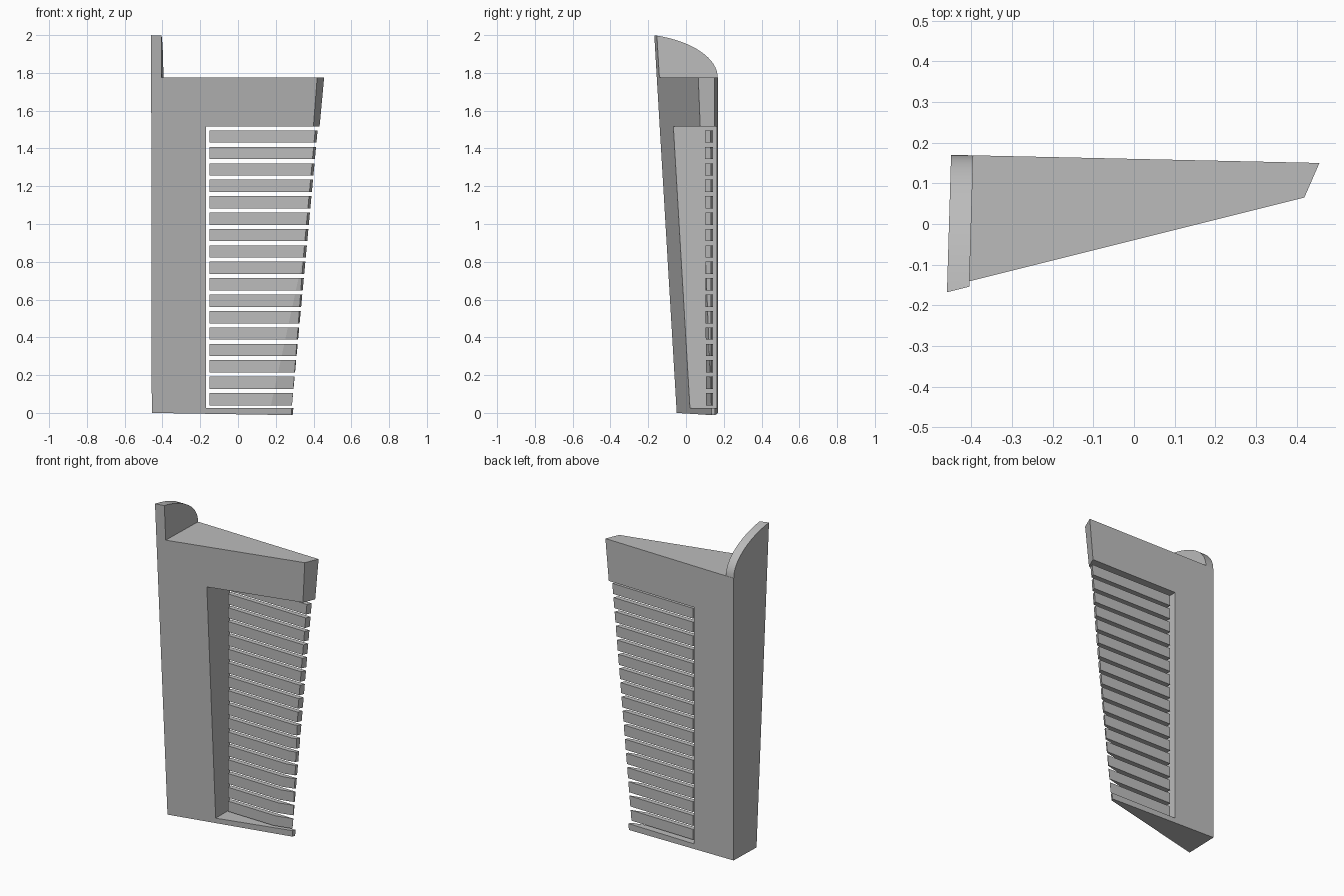
import bpy
import bmesh
import math
from mathutils import Vector

if "Cube" in bpy.data.objects:
    bpy.data.objects.remove(bpy.data.objects["Cube"], do_unlink=True)

grey = bpy.data.materials.new("plain grey")
grey.use_nodes = True
COLOUR = (0.5, 0.5, 0.5, 1)
grey.diffuse_color = COLOUR
grey.node_tree.nodes["Principled BSDF"].inputs["Base Color"].default_value = COLOUR

# Bounding planes of the tapered wedge: (point, outward normal)
FRONT = ((-0.46, -0.05, 0), (0.25, -1, -0.059))
BACK = ((-0.45, 0.17, 0), (0.022, 1, 0))
LEFT = ((-0.46, -0.168, 0), (-1, 0.03, 0))
RIGHT = ((0.29, 0.152, 0), (1, -0.435, -0.094))
BOTTOM = ((-0.46, 0, 0), (-0.016, 0, -1))


def moved_back(distance):
    """The back plane, shifted towards the front."""
    (x, y, z), normal = BACK
    return (x, y - distance, z), normal


def flipped(plane):
    return plane[0], tuple(-c for c in plane[1])


def cut_prism(name, outline, direction, planes):
    """Extrude an outline, then trim it with capped plane cuts."""
    bm = bmesh.new()
    face = bm.faces.new([bm.verts.new(p) for p in outline])
    grown = bmesh.ops.extrude_face_region(bm, geom=[face], use_keep_orig=True)
    verts = [g for g in grown["geom"] if isinstance(g, bmesh.types.BMVert)]
    bmesh.ops.translate(bm, verts=verts, vec=Vector(direction))
    for point, normal in planes:
        cut = bmesh.ops.bisect_plane(
            bm, geom=bm.verts[:] + bm.edges[:] + bm.faces[:], dist=1e-5,
            plane_co=point, plane_no=Vector(normal).normalized(), clear_outer=True)
        rim = [g for g in cut["geom_cut"] if isinstance(g, bmesh.types.BMEdge)]
        bmesh.ops.edgeloop_fill(bm, edges=[e for e in rim if e.is_boundary])
    bmesh.ops.recalc_face_normals(bm, faces=bm.faces)
    mesh = bpy.data.meshes.new(name)
    bm.to_mesh(mesh)
    bm.free()
    mesh.materials.append(grey)
    obj = bpy.data.objects.new(name, mesh)
    bpy.context.collection.objects.link(obj)
    return obj


# C-shaped frame: side post, top beam and thin bottom plate in one piece
TOP, SILL, HEAD, JAMB = 1.775, 0.027, 1.515, -0.17
frame = [(-0.6, -0.1), (0.6, -0.1), (0.6, SILL), (JAMB, SILL),
         (JAMB, HEAD), (0.6, HEAD), (0.6, TOP), (-0.6, TOP)]
cut_prism("frame", [(x, -0.4, z) for x, z in frame], (0, 0.8, 0),
          [FRONT, BACK, LEFT, RIGHT, BOTTOM])

# Curved fin standing on the outer edge
arc = [(-0.3 + 0.468 * math.cos(a), TOP + 0.234 * math.sin(a))
       for a in (math.radians(90 * i / 20) for i in range(21))]
fin_side = ((-0.405, -0.155, 0), (1, -0.03, 0))
fin = cut_prism("fin", [(-0.6, y, z) for y, z in arc + [(-0.3, TOP)]],
                (0.4, 0, 0), [FRONT, BACK, LEFT, fin_side])
bpy.context.view_layer.objects.active = fin
fin.select_set(True)
bpy.ops.object.shade_smooth_by_angle(angle=math.radians(25))

# Louvre slats across the opening, trimmed to the wedge
SLATS, PITCH, HEIGHT = 17, 0.0869, 0.065
for i in range(SLATS):
    z = 0.04 + i * PITCH
    outline = [(-0.15, -0.4, z), (0.6, -0.4, z),
               (0.6, -0.4, z + HEIGHT), (-0.15, -0.4, z + HEIGHT)]
    cut_prism(f"slat_{i + 1}", outline, (0, 0.8, 0),
              [moved_back(0.02), flipped(moved_back(0.05)), FRONT, RIGHT])
